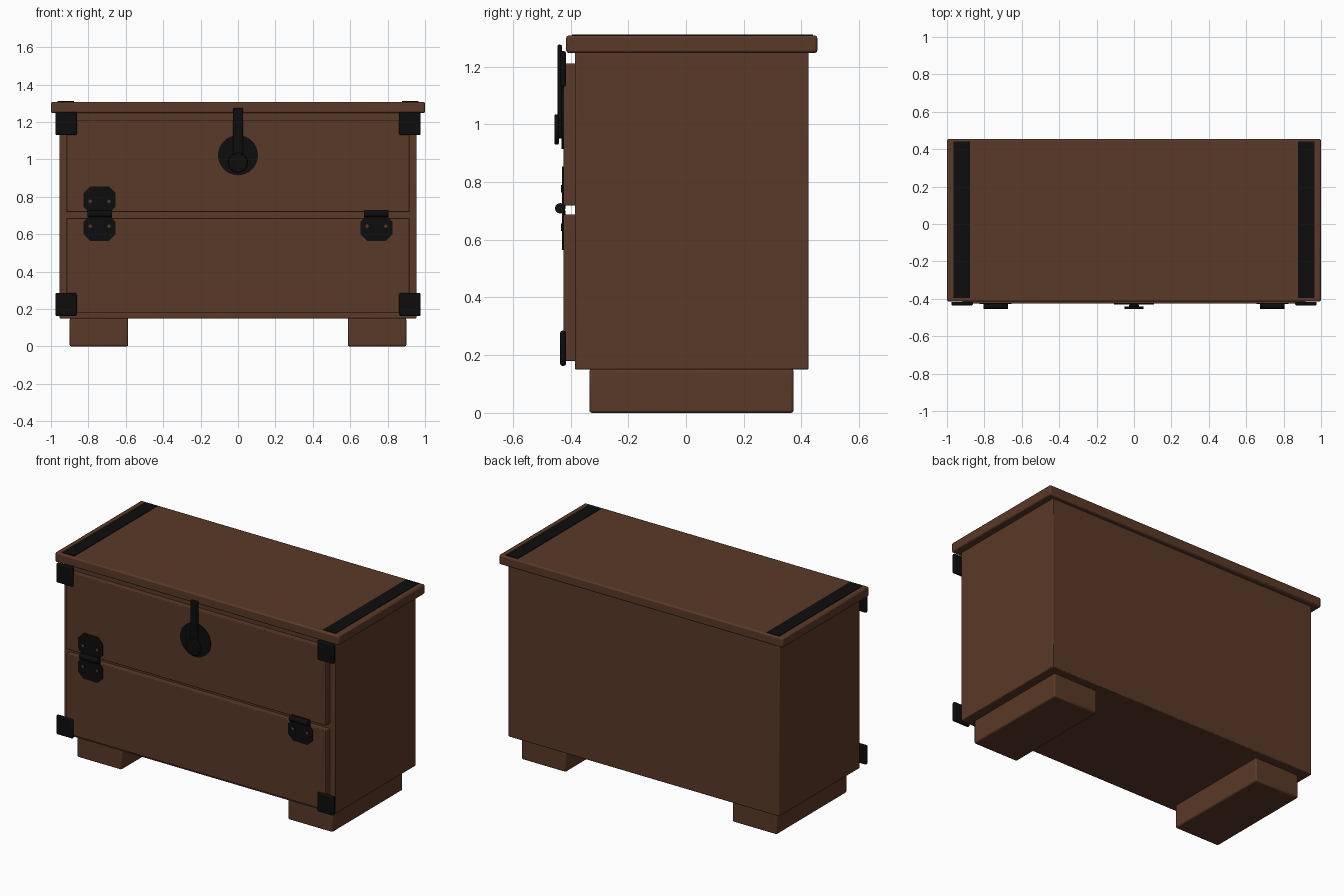
import bpy, bmesh, math
from mathutils import Matrix

cube = bpy.data.objects.get("Cube")
if cube:
    bpy.data.objects.remove(cube, do_unlink=True)


def material(name, rgb):
    m = bpy.data.materials.new(name)
    m.use_nodes = True
    m.diffuse_color = (*rgb, 1)
    m.node_tree.nodes["Principled BSDF"].inputs["Base Color"].default_value = (*rgb, 1)
    return m


wood = material("brown_wood", (0.102, 0.041, 0.021))
iron = material("black_iron", (0.004, 0.004, 0.004))


def finish(name, bm, mat, bevel=0.0, segments=2):
    bmesh.ops.recalc_face_normals(bm, faces=bm.faces)
    me = bpy.data.meshes.new(name)
    bm.to_mesh(me)
    bm.free()
    me.materials.append(mat)
    ob = bpy.data.objects.new(name, me)
    bpy.context.collection.objects.link(ob)
    if bevel:
        mod = ob.modifiers.new("soft_edges", "BEVEL")
        mod.width = bevel
        mod.segments = segments
    bpy.ops.object.select_all(action="DESELECT")
    bpy.context.view_layer.objects.active = ob
    ob.select_set(True)
    bpy.ops.object.shade_smooth_by_angle(angle=math.radians(35))
    return ob


def box(name, xs, ys, zs, mat, bevel=0.0):
    """Box from its x, y and z ranges."""
    bm = bmesh.new()
    bmesh.ops.create_cube(bm, size=1)
    for v in bm.verts:
        for i, (lo, hi) in enumerate((xs, ys, zs)):
            v.co[i] = (lo + hi) / 2 + v.co[i] * (hi - lo)
    return finish(name, bm, mat, bevel)


def cylinder(name, centre, radius, length, axis, mat, sides=24, bevel=0.0):
    bm = bmesh.new()
    bmesh.ops.create_cone(bm, cap_ends=True, segments=sides, radius1=radius,
                          radius2=radius, depth=length)
    turn = Matrix.Rotation(math.pi / 2, 4, "X" if axis == "y" else "Y")
    bmesh.ops.transform(bm, verts=bm.verts, matrix=Matrix.Translation(centre) @ turn)
    return finish(name, bm, mat, bevel)


def plate(name, cx, cz, w, h, cut, ys, mat):
    """Upright plate with clipped corners."""
    bm = bmesh.new()
    x, z = w / 2, h / 2
    outline = [(x, z - cut), (x - cut, z), (cut - x, z), (-x, z - cut),
               (-x, cut - z), (cut - x, -z), (x - cut, -z), (x, cut - z)]
    face = bm.faces.new([bm.verts.new((cx + a, ys[1], cz + b)) for a, b in outline])
    out = bmesh.ops.extrude_face_region(bm, geom=[face])
    for v in out["geom"]:
        if isinstance(v, bmesh.types.BMVert):
            v.co.y = ys[0]
    return finish(name, bm, mat)


# Chest carcass, lid and front boards
box("body", (-0.955, 0.955), (-0.385, 0.425), (0.15, 1.25), wood, 0.005)
box("lid", (-1, 1), (-0.415, 0.455), (1.247, 1.308), wood, 0.009)
for name, zs in (("lower_board", (0.18, 0.687)), ("upper_board", (0.718, 1.21))):
    box(name, (-0.917, 0.917), (-0.425, -0.38), zs, wood, 0.004)

for side, s in (("left", 1), ("right", -1)):
    def span(a, b):
        return tuple(sorted((s * a, s * b)))

    # Runner feet, lid straps and corner plates
    box(side + "_foot", span(0.587, 0.9), (-0.335, 0.373), (0, 0.152), wood, 0.009)
    box(side + "_lid_strap", span(0.877, 0.965), (-0.395, 0.44), (1.3, 1.311), iron)
    for level, zs in (("top", (1.13, 1.254)), ("bottom", (0.163, 0.285))):
        box(f"{side}_{level}_corner", span(0.862, 0.977), (-0.436, -0.416), zs, iron, 0.007)

    # Hinges: two clipped leaves, connecting tabs and the knuckle
    hx = s * 0.74
    front = -0.4247 if s > 0 else -0.429
    plate(side + "_hinge_upper_leaf", hx, 0.783, 0.172, 0.143, 0.035, (front, -0.418), iron)
    plate(side + "_hinge_lower_leaf", hx, 0.633, 0.172, 0.137, 0.035, (-0.429, -0.418), iron)
    box(side + "_hinge_tab", (hx - 0.065, hx + 0.065), (-0.43, -0.42), (0.68, 0.728), iron)
    cylinder(side + "_hinge_knuckle", (hx, -0.436, 0.709), 0.018, 0.13, "x", iron, 16)
    for level, z in (("lower", 0.643), ("upper", 0.776)):
        if level == "upper" and s > 0:
            continue
        for k in (-1, 1):
            at = hx + k * 0.05
            cylinder(f"{side}_{level}_screw", (at, -0.429, z), 0.013, 0.008, "y", iron, 12)
            cylinder(f"{side}_{level}_screw_slot", (at, -0.4332, z), 0.009, 0.001, "y", wood, 12)

# Lock: round escutcheon, hasp strap and knob
cylinder("lock_plate", (0, -0.4245, 1.022), 0.107, 0.013, "y", iron, 32)
box("hasp", (-0.026, 0.026), (-0.445, -0.43), (0.95, 1.276), iron, 0.005)
cylinder("hasp_knob", (0, -0.448, 0.982), 0.052, 0.015, "y", iron, 24, 0.004)
